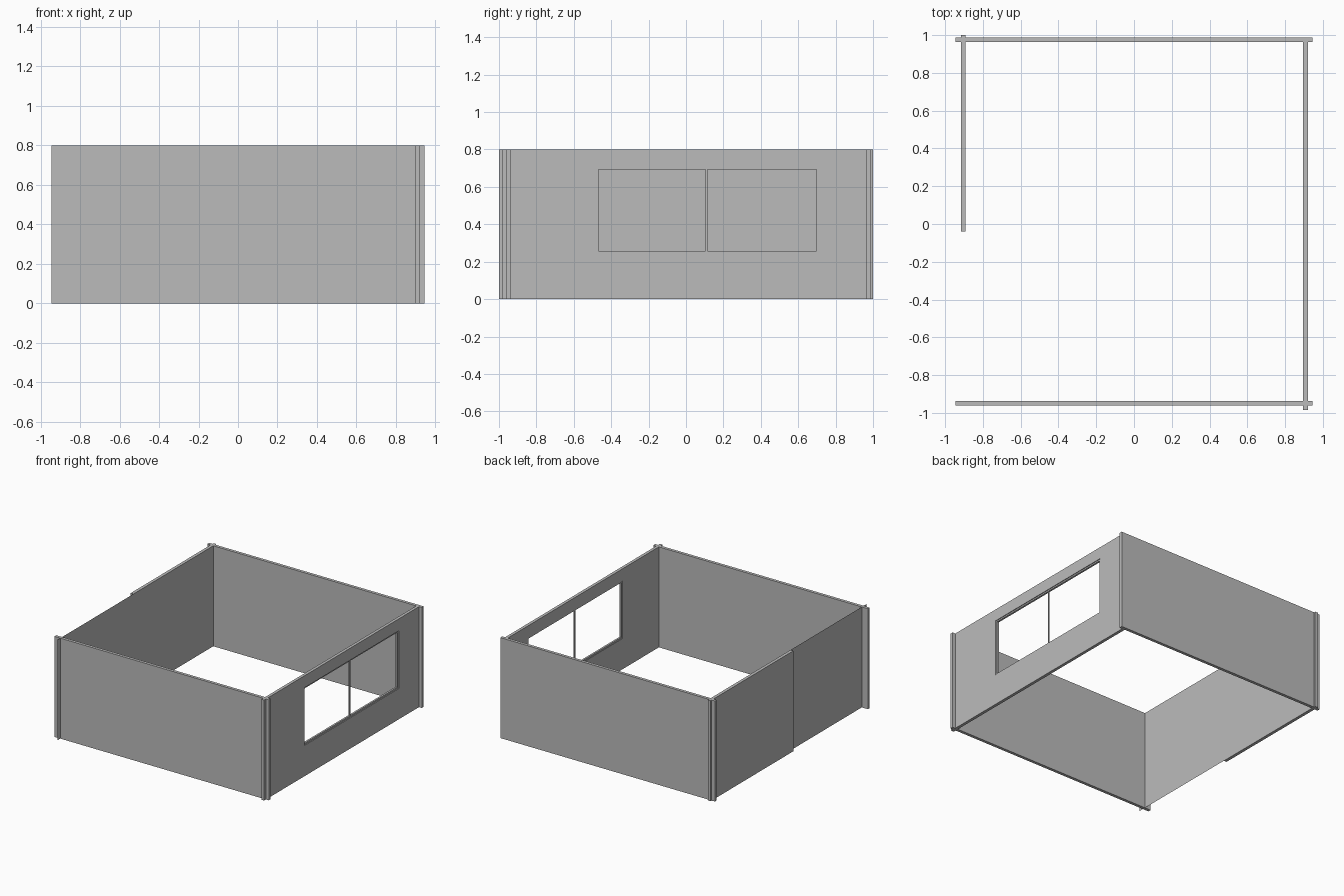
import bpy, bmesh

if "Cube" in bpy.data.objects:
    bpy.data.objects.remove(bpy.data.objects["Cube"])

grey = bpy.data.materials.new("wall_grey")
grey.diffuse_color = (0.5, 0.5, 0.5, 1)
grey.use_nodes = True
grey.node_tree.nodes["Principled BSDF"].inputs["Base Color"].default_value = grey.diffuse_color
H = 0.80  # wall height


def finish(name, bm):
    bmesh.ops.recalc_face_normals(bm, faces=bm.faces)
    me = bpy.data.meshes.new(name)
    bm.to_mesh(me)
    bm.free()
    me.materials.append(grey)
    ob = bpy.data.objects.new(name, me)
    bpy.context.collection.objects.link(ob)
    return ob


def box(name, x, y, z=(0, H)):
    bm = bmesh.new()
    bmesh.ops.create_cube(bm, size=1)
    for v in bm.verts:
        v.co = [r[0] if c < 0 else r[1] for c, r in zip(v.co, (x, y, z))]
    return finish(name, bm)


def ring(name, x, outer, inner):
    """Rectangular frame in the yz plane; outer/inner = (y0, y1, z0, z1)."""
    bm = bmesh.new()

    def loop(px, r):
        y0, y1, z0, z1 = r
        return [bm.verts.new((px, y, z))
                for y, z in ((y0, z0), (y1, z0), (y1, z1), (y0, z1))]

    loops = [loop(x[0], outer), loop(x[1], outer),
             loop(x[1], inner), loop(x[0], inner)]
    for k in range(4):
        a, b = loops[k], loops[(k + 1) % 4]
        for i in range(4):
            j = (i + 1) % 4
            bm.faces.new((a[i], a[j], b[j], b[i]))
    return finish(name, bm)


# Front and back walls
box("front_wall", (-0.945, 0.945), (-0.962, -0.938))
box("back_wall", (-0.945, 0.945), (0.963, 0.987))

# Right wall with window opening, frame and mullion
opening = (-0.48, 0.71, 0.245, 0.705)
glazing = (-0.468, 0.698, 0.258, 0.694)
ring("right_wall", (0.896, 0.920), (-0.985, 0.985, 0, H), opening)
ring("window_frame", (0.899, 0.914), opening, glazing)
box("window_mullion", (0.902, 0.911), (0.104, 0.115), glazing[2:])

# Left wall: thick back half, and a thin sheet flush with its inner face
box("left_wall_back", (-0.917, -0.892), (-0.04, 1.0))
bm = bmesh.new()
bm.faces.new([bm.verts.new((-0.892, y, z))
              for y, z in ((-1.0, 0), (-0.04, 0), (-0.04, H), (-1.0, H))])
finish("left_wall_front_sheet", bm)
